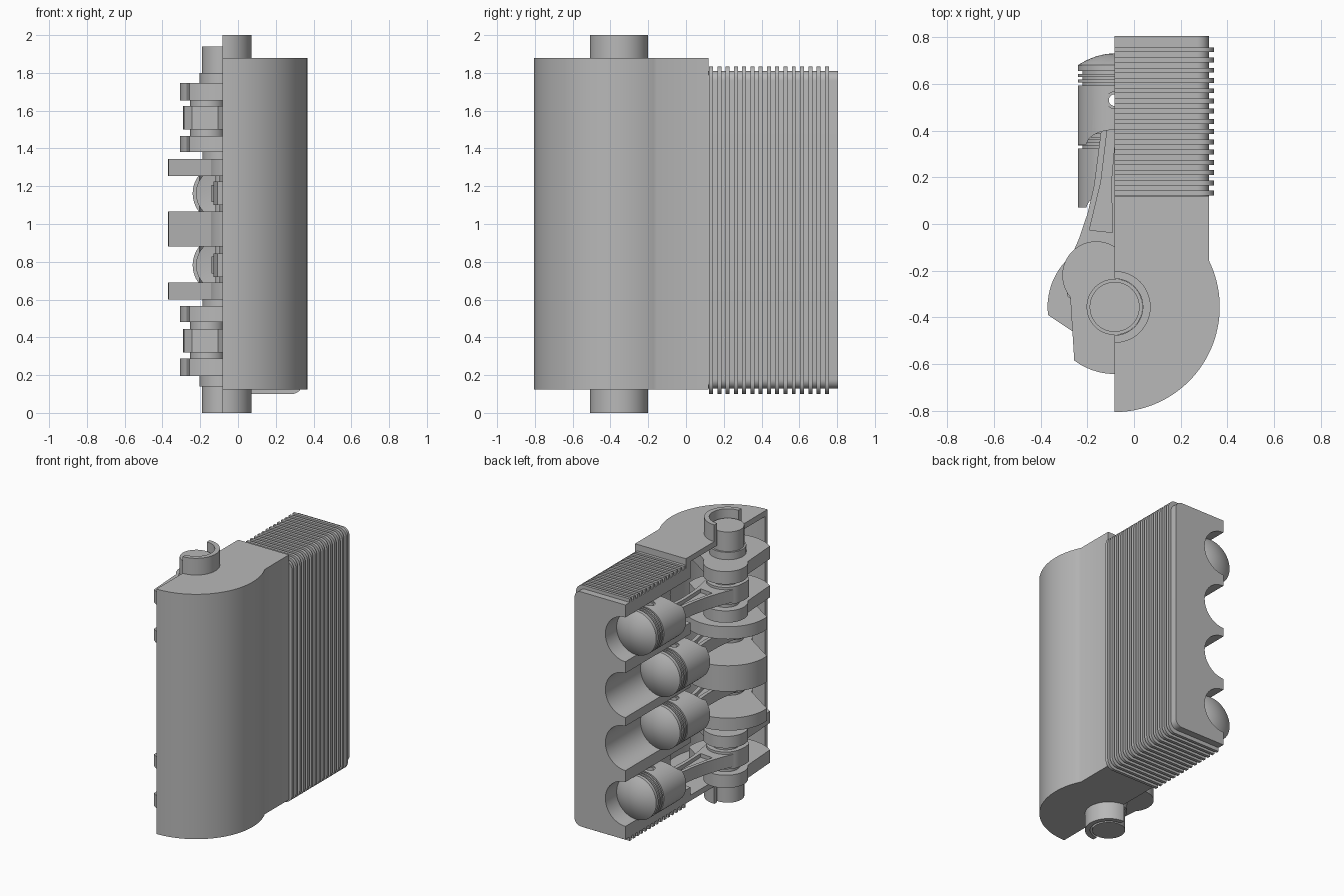
import bpy, bmesh
from math import sin, cos, radians, atan2, sqrt, pi
from mathutils import Matrix, Vector

if "Cube" in bpy.data.objects:
    bpy.data.objects.remove(bpy.data.objects["Cube"])

grey = bpy.data.materials.new("plain_grey")
grey.use_nodes = True
grey.diffuse_color = (0.48, 0.48, 0.48, 1)
grey.node_tree.nodes["Principled BSDF"].inputs["Base Color"].default_value = grey.diffuse_color

CX, CY = -0.083, -0.355          # crank axis, also the section plane
MID = 0.972                      # middle of the crank in height
THROW = 0.156
PISTON_R = 0.157
CYLINDERS = [(MID + 0.59, 1), (MID + 0.19, -1), (MID - 0.19, -1), (MID - 0.59, 1)]


def arc(x, y, r, a0, a1, n=24):
    steps = [radians(a0 + (a1 - a0) * i / n) for i in range(n + 1)]
    return [(x + r * cos(a), y + r * sin(a)) for a in steps]


def circle(x, y, r, n=48):
    return arc(x, y, r, 0, 360, n)[:-1]


def finish(name, bm):
    bmesh.ops.recalc_face_normals(bm, faces=bm.faces)
    mesh = bpy.data.meshes.new(name)
    bm.to_mesh(mesh)
    bm.free()
    mesh.materials.append(grey)
    obj = bpy.data.objects.new(name, mesh)
    bpy.context.collection.objects.link(obj)
    return obj


def prism(name, outline, *spans, axis="z"):
    """Extrude an outline over each span along z, or an x-z outline along y."""
    bm = bmesh.new()
    for lo, hi in spans:
        place = (lambda p: (p[0], p[1], lo)) if axis == "z" else (lambda p: (p[0], lo, p[1]))
        face = bm.faces.new([bm.verts.new(place(p)) for p in outline])
        new = bmesh.ops.extrude_face_region(bm, geom=[face])["geom"]
        shift = (0, 0, hi - lo) if axis == "z" else (0, hi - lo, 0)
        bmesh.ops.translate(bm, verts=[v for v in new if isinstance(v, bmesh.types.BMVert)], vec=shift)
    return finish(name, bm)


def cut(obj, *cutters):
    for cutter in cutters:
        mod = obj.modifiers.new("cut", "BOOLEAN")
        mod.operation, mod.solver, mod.object = "DIFFERENCE", "EXACT", cutter
    graph = bpy.context.evaluated_depsgraph_get()
    mesh = bpy.data.meshes.new_from_object(obj.evaluated_get(graph))
    obj.modifiers.clear()
    obj.data = mesh
    for cutter in cutters:
        bpy.data.objects.remove(cutter)
    return obj


def bores():
    return [prism("bore_cutter", circle(CX, z, PISTON_R + 0.002), (0, 1), axis="y") for z, s in CYLINDERS]


# Crankcase: hollow half shell
outer = arc(CX, CY, 0.45, -90, 26.4, 48) + [(0.32, 0.12), (CX, 0.12)]
case = prism("crankcase", outer, (0.125, 1.88))
inner = [(CX - 0.1, CY - 0.42)] + arc(CX, CY, 0.42, -90, 27.4, 48) + [(0.29, 0.07), (CX - 0.1, 0.07)]
cut(case, prism("cavity_cutter", inner, (0.165, 1.84)),
    prism("shaft_cutter", circle(CX, CY, 0.121), (-1, 3)), *bores())

# Half-round bearing collars on both ends
collar = arc(CX, CY, 0.154, -90, 90) + arc(CX, CY, 0.121, 90, -90)
prism("bearing_collars", collar, (0, 0.125), (1.88, 2))


# Cylinder block with bores and cooling fins
def rounded(x, z0, z1, r):
    return [(CX, z0)] + arc(x - r, z0 + r, r, -90, 0, 8) + arc(x - r, z1 - r, r, 0, 90, 8) + [(CX, z1)]


cut(prism("cylinder_block", rounded(0.32, 0.128, 1.81, 0.05), (0.12, 0.805), axis="y"), *bores())
fin = rounded(0.343, 0.1, 1.835, 0.06) + rounded(0.31, 0.14, 1.8, 0.05)[::-1]
starts = [0.122 + 0.0438 * i for i in range(15)]
prism("cooling_fins", fin, *[(y, y + 0.021) for y in starts], axis="y")

# Crankshaft: main shaft, shoulders, pins and counterweighted webs
prism("main_shaft_ends", circle(CX, CY, 0.107), (0, 0.2), (1.74, 1.94))
prism("shaft_shoulders", circle(CX, CY, 0.12), (0.14, 0.2), (1.74, 1.80))
prism("middle_journals", circle(CX, CY, 0.105), (0.56, 0.61), (1.34, 1.39))


def web_outline(side):
    flat = arc(THROW, 0, 0.146, -100, 100) + arc(0, 0, 0.287, 113, 247)
    turn = Matrix.Rotation(radians(120 if side > 0 else -60), 2)
    return [tuple(turn @ Vector(p) + Vector((CX, CY))) for p in flat]


def pin_centre(side):
    return Vector((CX - side * THROW / 2, CY + side * THROW * sin(pi / 3)))


prism("outer_webs", web_outline(1), (0.195, 0.287), (0.48, 0.565), (1.38, 1.465), (1.655, 1.747))
prism("inner_webs", web_outline(-1), (0.6, 0.69), (0.88, 1.065), (1.255, 1.345))


# Piston: turned shell with ring grooves, pin hole and arched skirt
def piston(z, wrist):
    dome = [(PISTON_R * i / 8, 0.2 - 0.05 * (i / 8) ** 2) for i in range(9)]
    grooves = []
    for top in (0.125, 0.1, 0.075):
        grooves += [(PISTON_R, top), (0.138, top), (0.138, top - 0.012), (PISTON_R, top - 0.012)]
    profile = dome + grooves + [(PISTON_R, -0.19), (0.137, -0.19), (0.137, 0.03), (0, 0.05)]
    bm = bmesh.new()
    verts = [bm.verts.new((r, y, 0)) for r, y in profile]
    edges = [bm.edges.new(pair) for pair in zip(verts, verts[1:])]
    bmesh.ops.spin(bm, geom=verts + edges, cent=(0, 0, 0), axis=(0, 1, 0), angle=2 * pi, steps=56)
    bmesh.ops.remove_doubles(bm, verts=bm.verts, dist=0.0001)
    bmesh.ops.translate(bm, verts=bm.verts, vec=(CX, wrist, z))
    arch = [(CX + 0.12 * x, wrist - 0.192 + 0.065 * y) for x, y in circle(0, 0, 1)]
    span = (z - 0.3, z + 0.3)
    cut(finish("piston", bm), prism("pin_cutter", circle(CX, wrist, 0.036, 32), span),
        prism("arch_cutter", arch, span))
    # Hollow wrist pin
    cut(prism("wrist_pin", circle(CX, wrist, 0.036, 32), (z - 0.148, z + 0.148)),
        prism("pin_cutter", circle(CX, wrist, 0.025, 32), span))


# Connecting rod: flared shank with slots, and a bolted big end
def rod(z, wrist, side):
    pin = pin_centre(side)
    line = Vector((CX, wrist)) - pin
    length = line.length
    flare = [(0.118, 0.06), (0.09, 0.15), (0.065, 0.26), (0.05, 0.38), (0.043, length - 0.09)]
    left = [(-x, y) for x, y in flare[::-1]]
    shank = prism("rod_shank", flare + arc(0, length, 0.058, -35, 215) + left, (-0.045, 0.045))
    slot = [(0.05, 0.19), (0.022, 0.4), (0.018, length - 0.12)]
    slot += [(-x, y) for x, y in slot[::-1]]
    cut(shank, prism("hole_cutter", circle(0, length, 0.036, 32), (-1, 1)),
        prism("slot_cutter", slot, (0.018, 0.1)), prism("slot_cutter", slot, (-0.1, -0.018)))
    cap = arc(0, 0, 0.126, 0, 180) + [(-0.126, -0.05), (-0.115, -0.1), (-0.07, -0.135),
                                      (0.07, -0.135), (0.115, -0.1), (0.126, -0.05)]
    big_end = prism("rod_big_end", cap, (-0.062, 0.062))
    for part in (shank, big_end):
        part.location = (pin.x, pin.y, z)
        part.rotation_euler.z = atan2(-line.x, line.y)


for z, side in CYLINDERS:
    wrist = 0.395 + 0.135 * side
    piston(z, wrist)
    rod(z, wrist, side)
    pin = pin_centre(side)
    prism("crank_pin", circle(pin.x, pin.y, 0.092), (z - 0.1, z + 0.1))

# Smooth the round faces, keep hard edges
bpy.ops.object.select_all(action="DESELECT")
for obj in bpy.context.collection.objects:
    if obj.type == "MESH":
        obj.select_set(True)
        bpy.context.view_layer.objects.active = obj
bpy.ops.object.shade_smooth_by_angle(angle=radians(30))
